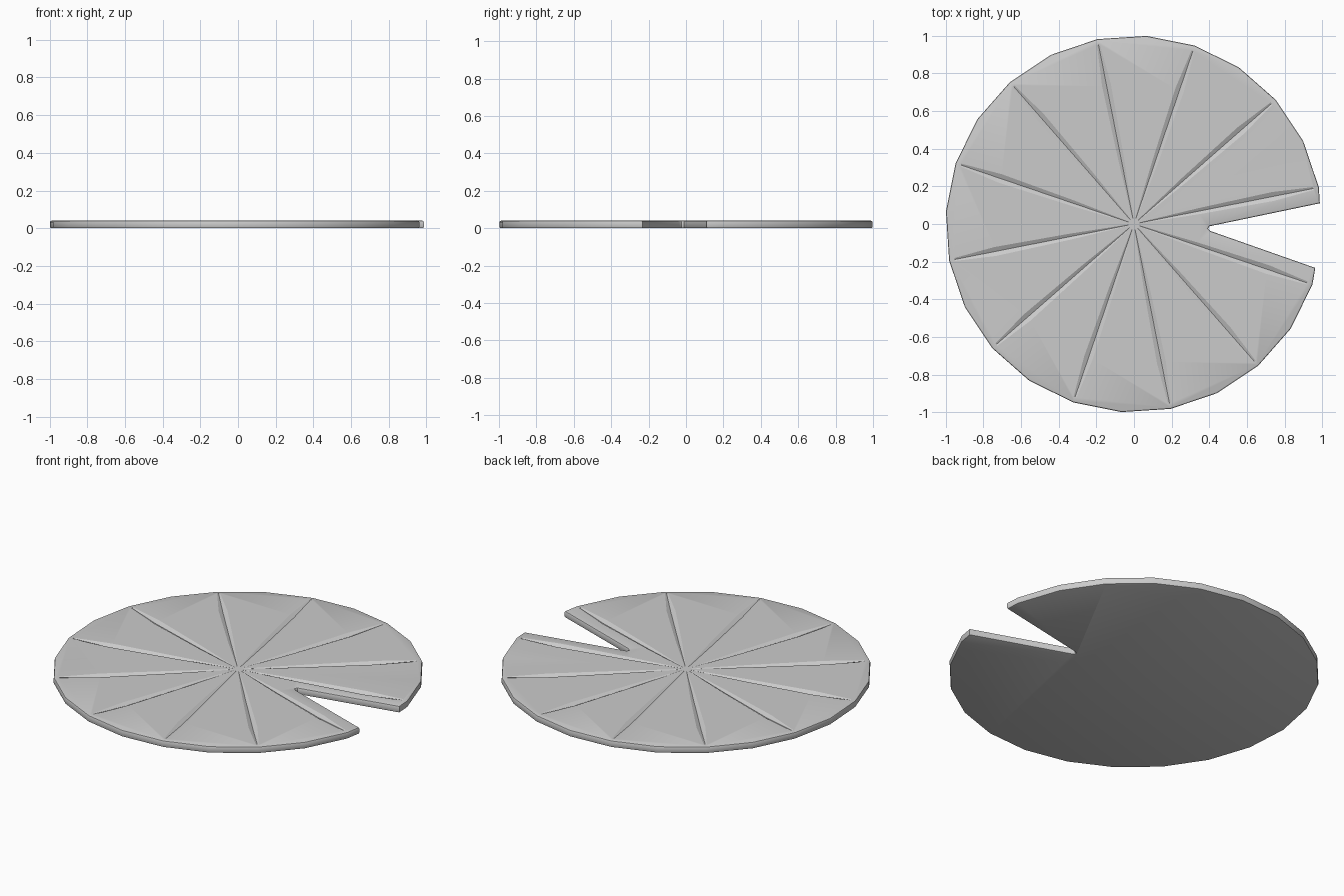
import bpy, bmesh, math

if "Cube" in bpy.data.objects:
    bpy.data.objects.remove(bpy.data.objects["Cube"])

THICK = 0.04
PHASE = math.radians(11.2)   # angle of the first rim corner / first vein


def polar(r, a, z=0.0):
    return (r * math.cos(a), r * math.sin(a), z)


def make_object(name, bm):
    bmesh.ops.recalc_face_normals(bm, faces=bm.faces)
    mesh = bpy.data.meshes.new(name)
    bm.to_mesh(mesh)
    bm.free()
    obj = bpy.data.objects.new(name, mesh)
    bpy.context.collection.objects.link(obj)
    return obj


# Pad outline: 24-sided disc with a narrow notch on the right
outline = [polar(1.0, PHASE + math.radians(15 * k)) for k in range(23)]
outline += [(0.962, -0.233, 0), (0.405, -0.037, 0), (0.393, -0.025, 0),
            (0.40, -0.012, 0), (0.986, 0.11, 0)]
bm = bmesh.new()
base = bm.faces.new([bm.verts.new(p) for p in outline])
top = bmesh.ops.extrude_face_region(bm, geom=[base])
bmesh.ops.translate(bm, vec=(0, 0, THICK),
                    verts=[g for g in top["geom"] if isinstance(g, bmesh.types.BMVert)])
# Softened upper and lower rims
rims = [e for e in bm.edges if abs(e.verts[0].co.z - e.verts[1].co.z) < 1e-6]
bmesh.ops.bevel(bm, geom=rims, offset=0.008, segments=2, profile=0.5, affect='EDGES')
pad = make_object("lily_pad", bm)

# Twelve tapered V-shaped vein cutters radiating from the middle
bm = bmesh.new()
LIP = THICK + 0.01
for k in range(12):
    a = PHASE + math.radians(30 * k)
    rings = []
    for r, half, depth in ((0.03, 0.003, 0.001), (0.35, 0.016, 0.009),
                           (0.75, 0.024, 0.013), (0.97, 0.008, 0.002)):
        grow = half * (depth + 0.01) / depth     # width at the lip above the surface
        grow = min(grow, half + 0.02, r * 0.24)
        ring = []
        for side, z in ((-grow, LIP), (-half, THICK), (0, THICK - depth), (half, THICK), (grow, LIP)):
            x, y, _ = polar(r, a)
            ring.append(bm.verts.new((x - side * math.sin(a), y + side * math.cos(a), z)))
        rings.append(ring)
    for p, q in zip(rings, rings[1:]):
        for i in range(5):
            j = (i + 1) % 5
            bm.faces.new((p[i], p[j], q[j], q[i]))
    bm.faces.new(rings[0])
    bm.faces.new(rings[-1])
cutter = make_object("vein_cutter", bm)
cutter.hide_render = True
cutter.hide_viewport = False

# Carve the veins, then apply and remove the cutter
mod = pad.modifiers.new("veins", 'BOOLEAN')
mod.operation = 'DIFFERENCE'
mod.solver = 'EXACT'
mod.use_self = True
mod.object = cutter
bpy.context.view_layer.objects.active = pad
pad.select_set(True)
bpy.ops.object.modifier_apply(modifier=mod.name)
bpy.data.objects.remove(cutter)
bpy.ops.object.shade_smooth_by_angle(angle=math.radians(25))
